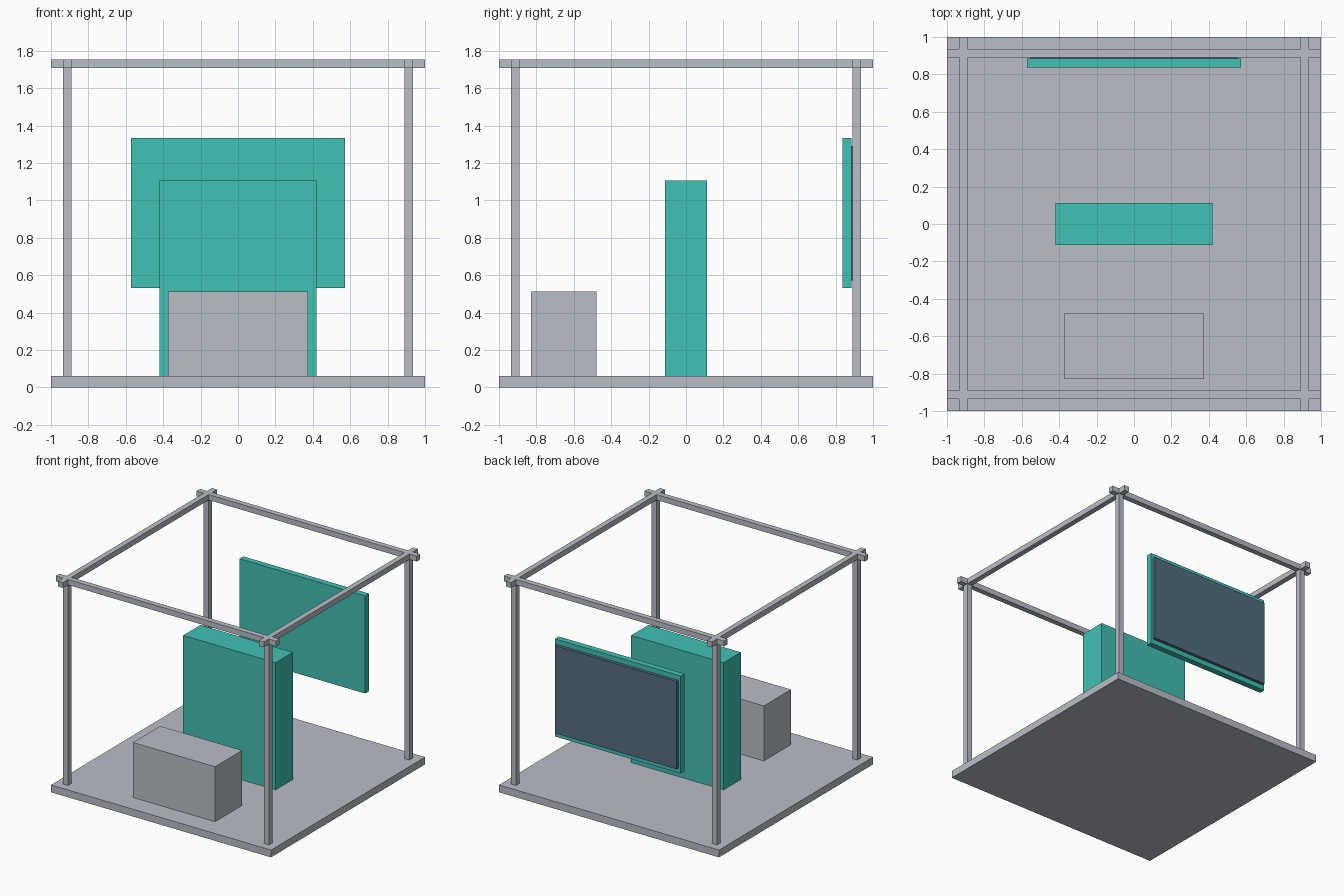
import bpy

default = bpy.data.objects.get("Cube")
if default:
    bpy.data.objects.remove(default, do_unlink=True)


def material(name, rgb):
    mat = bpy.data.materials.new(name)
    mat.use_nodes = True
    colour = (*rgb, 1.0)
    mat.diffuse_color = colour
    mat.node_tree.nodes["Principled BSDF"].inputs["Base Color"].default_value = colour
    return mat


grey = material("light_grey", (0.485, 0.515, 0.565))
teal = material("teal", (0.054, 0.533, 0.456))
slate = material("dark_slate", (0.087, 0.153, 0.216))


def box(name, x, y, z, mat):
    """Box spanning the (low, high) pair given for each axis."""
    spans = (x, y, z)
    bpy.ops.mesh.primitive_cube_add(size=1)
    obj = bpy.context.object
    obj.name = name
    for v in obj.data.vertices:
        v.co = [(lo + hi) / 2 + c * (hi - lo) for c, (lo, hi) in zip(v.co, spans)]
    obj.data.materials.append(mat)
    return obj


def around(centre, half):
    return (centre - half, centre + half)


FLOOR = 0.06      # top of the base
TOP = 1.753       # top of the frame
BEAM = 0.0225     # half thickness of frame bars
EDGE = 0.913      # distance of frame bars from the centre
top_span = (TOP - 2 * BEAM, TOP)
full = (-1, 1)

# Base
box("floor_base", full, full, (0, FLOOR), grey)

# Frame: four posts, and four overhanging beams crossing at the corners
for sx, side in ((-1, "right"), (1, "left")):
    for sy, end in ((-1, "front"), (1, "back")):
        box(f"{end}_{side}_post", around(sx * EDGE, BEAM), around(sy * EDGE, BEAM),
            (FLOOR, TOP - 2 * BEAM), grey)
    box(f"{side}_top_beam", around(sx * EDGE, BEAM), full, top_span, grey)
for sy, end in ((-1, "front"), (1, "back")):
    box(f"{end}_top_beam", full, around(sy * EDGE, BEAM), top_span, grey)

# Furniture inside the frame
box("low_counter", around(0, 0.373), (-0.83, -0.478), (FLOOR, 0.512), grey)
box("tall_cabinet", around(0, 0.42), around(0, 0.112), (FLOOR, 1.105), teal)

# Hanging panel with a screen on its back
box("wall_panel", around(0, 0.571), (0.836, 0.886), (0.53, 1.332), teal)
box("panel_screen", around(0, 0.553), (0.886, 0.912), (0.571, 1.291), slate)
